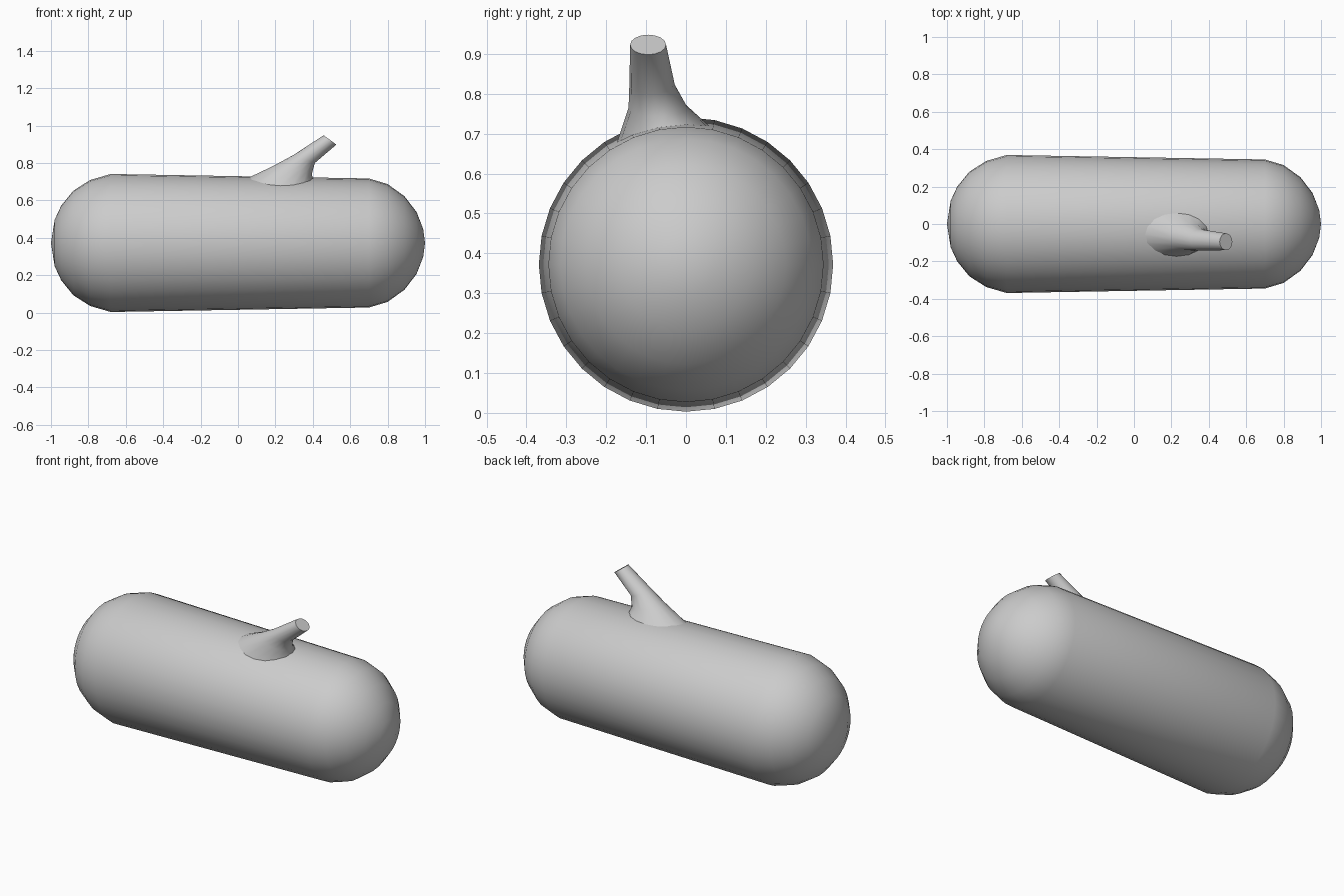
import bpy, bmesh, math
from mathutils import Vector

if "Cube" in bpy.data.objects:
    bpy.data.objects.remove(bpy.data.objects["Cube"])

AXIS_Z = 0.372
SEGMENTS = 32

bark = bpy.data.materials.new("plain grey")
bark.diffuse_color = (0.6, 0.6, 0.6, 1)
bark.use_nodes = True
bark.node_tree.nodes["Principled BSDF"].inputs["Base Color"].default_value = bark.diffuse_color


def loft(name, rings, start_tip=None, end_tip=None, angle=60):
    """Skin a list of rings, closing each end on a tip point or a flat cap."""
    bm = bmesh.new()
    loops = [[bm.verts.new(p) for p in ring] for ring in rings]
    n = len(loops[0])
    for a, b in zip(loops, loops[1:]):
        for i in range(n):
            j = (i + 1) % n
            bm.faces.new((a[i], a[j], b[j], b[i]))
    for loop, tip in ((loops[0], start_tip), (loops[-1], end_tip)):
        if tip:
            t = bm.verts.new(tip)
            for i in range(n):
                bm.faces.new((loop[i], loop[(i + 1) % n], t))
        else:
            bm.faces.new(loop)
    bmesh.ops.recalc_face_normals(bm, faces=bm.faces)
    mesh = bpy.data.meshes.new(name)
    bm.to_mesh(mesh)
    bm.free()
    mesh.materials.append(bark)
    obj = bpy.data.objects.new(name, mesh)
    bpy.context.collection.objects.link(obj)
    bpy.ops.object.select_all(action='DESELECT')
    obj.select_set(True)
    bpy.context.view_layer.objects.active = obj
    bpy.ops.object.shade_smooth_by_angle(angle=math.radians(angle))
    return obj


def angles(n):
    return [2 * math.pi * i / n for i in range(n)]


# Log body: slightly tapered, with rounded ends
profile = [(-0.98, 0.125), (-0.945, 0.2), (-0.88, 0.28), (-0.79, 0.337),
           (-0.68, 0.369), (0.70, 0.345), (0.80, 0.315), (0.89, 0.25),
           (0.955, 0.165), (0.99, 0.075)]
body_rings = [[Vector((x, r * math.cos(a), AXIS_Z + r * math.sin(a)))
               for a in angles(SEGMENTS)] for x, r in profile]
loft("log_body", body_rings, (-1, 0, AXIS_Z), (1, 0, AXIS_Z))


# Branch stub: flared foot lying on the log, leaning towards +x
def ring(center, u, v, n=16):
    c, u = Vector(center), Vector(u)
    return [c + u * math.cos(a) + Vector((0, v, 0)) * math.sin(a)
            for a in angles(n)]


def on_log(p, sink):
    r = 0.369 - 0.024 * (p.x + 0.68) / 1.38
    return Vector((p.x, p.y, AXIS_Z + math.sqrt(r * r - p.y * p.y) - sink))


foot = [on_log(p, 0.006) for p in ring((0.225, -0.055, 0), (0.175, 0, 0), 0.12)]
branch_rings = [
    foot,
    ring((0.295, -0.07, 0.765), (0.10, 0, -0.022), 0.074),
    ring((0.355, -0.085, 0.822), (0.056, 0, -0.022), 0.057),
    ring((0.492, -0.095, 0.923), (0.034, 0, -0.025), 0.045),
]
loft("branch_stub", branch_rings, angle=50)
